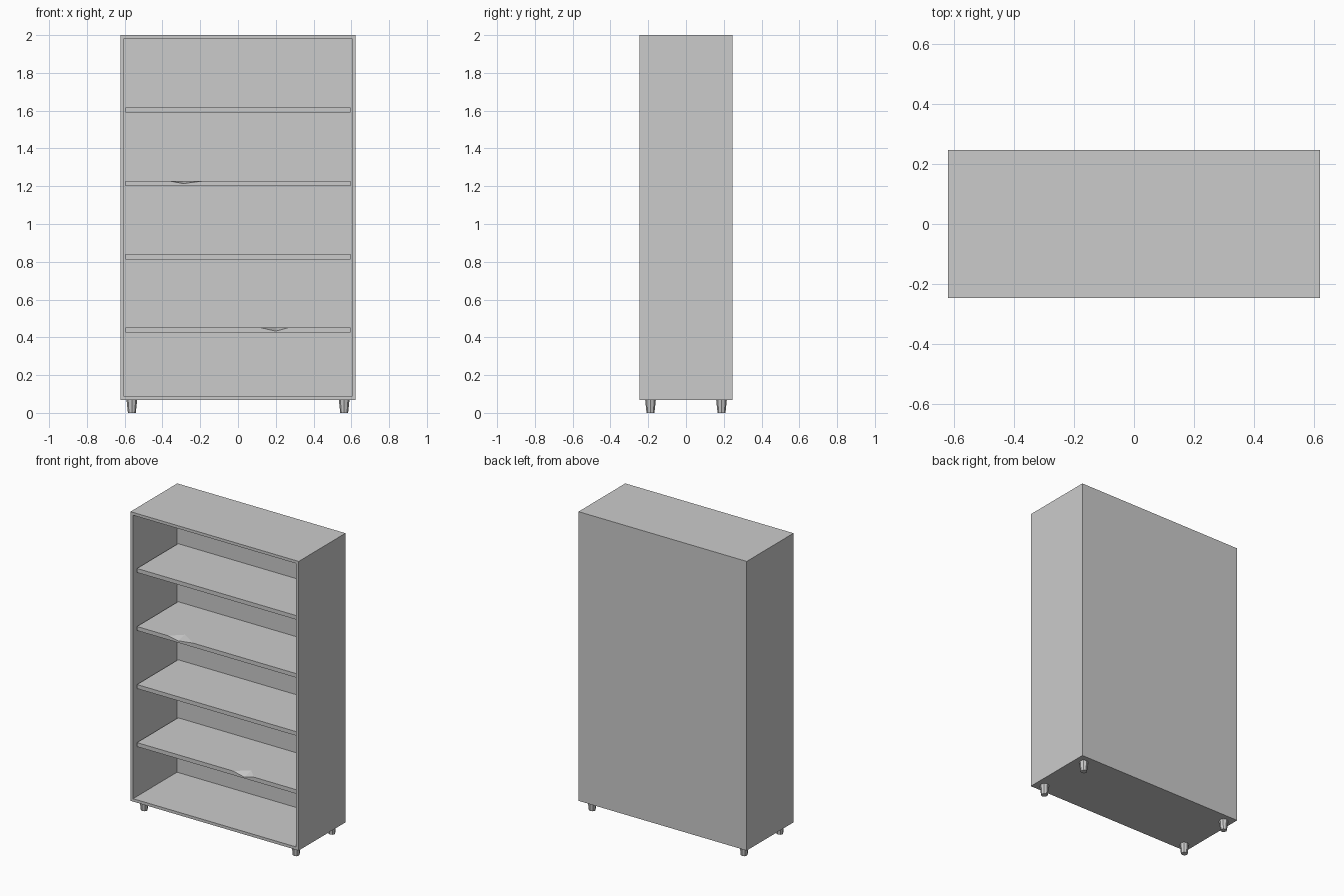
import bpy, bmesh
from mathutils import Matrix, Vector

if "Cube" in bpy.data.objects:
    bpy.data.objects.remove(bpy.data.objects["Cube"])

grey = bpy.data.materials.new("light_grey")
grey.use_nodes = True
COLOUR = (0.6, 0.6, 0.6, 1)
grey.diffuse_color = COLOUR
grey.node_tree.nodes["Principled BSDF"].inputs["Base Color"].default_value = COLOUR

HALF_W, HALF_D = 0.622, 0.247
BASE, TOP, BOARD = 0.067, 2.0, 0.027
FRONT_SETBACK = 0.03


def finish(name, bm):
    bmesh.ops.recalc_face_normals(bm, faces=bm.faces)
    mesh = bpy.data.meshes.new(name)
    bm.to_mesh(mesh)
    bm.free()
    mesh.materials.append(grey)
    obj = bpy.data.objects.new(name, mesh)
    bpy.context.collection.objects.link(obj)
    return obj


# Cabinet: a box whose front is inset and pushed in to the back panel
def make_cabinet():
    bm = bmesh.new()
    size = Vector((2 * HALF_W, 2 * HALF_D, TOP - BASE))
    bmesh.ops.create_cube(bm, size=1, matrix=Matrix.Translation((0, 0, (BASE + TOP) / 2))
                          @ Matrix.Diagonal(size).to_4x4())
    bm.normal_update()
    front = min(bm.faces, key=lambda f: f.calc_center_median().y)
    bmesh.ops.inset_region(bm, faces=[front], thickness=BOARD)
    pushed = bmesh.ops.extrude_face_region(bm, geom=[front])["geom"]
    bmesh.ops.translate(bm, vec=(0, 2 * HALF_D - 0.03, 0),
                        verts=[v for v in pushed if isinstance(v, bmesh.types.BMVert)])
    if front.is_valid:
        bmesh.ops.delete(bm, geom=[front], context="FACES_ONLY")
    finish("cabinet", bm)


# Shelf: a board, optionally with a shallow chip (left, low, right, drop) in its front edge
def make_shelf(name, top, chip=None):
    bm = bmesh.new()
    x, low = HALF_W - BOARD, top - BOARD
    front, back = FRONT_SETBACK - HALF_D, HALF_D - 0.03
    v = bm.verts.new
    bfl, bfr, bbr, bbl = [v((a, b, low)) for a, b in
                          ((-x, front), (x, front), (x, back), (-x, back))]
    tfl, tfr, tbr, tbl = [v((a, b, top)) for a, b in
                          ((-x, front), (x, front), (x, back), (-x, back))]
    edge, inner = [], []
    if chip:
        left, mid, right, drop = chip
        a, m, b = v((left, front, top)), v((mid, front, top - drop)), v((right, front, top))
        tip = v((mid, front + 0.07, top))
        bm.faces.new((a, m, tip))
        bm.faces.new((m, b, tip))
        edge, inner = [a, m, b], [a, tip, b]
    bm.faces.new([bfr, bfl, tfl] + edge + [tfr])
    bm.faces.new([tfl] + inner + [tfr, tbr, tbl])
    for quad in ((bfl, bfr, bbr, bbl), (bfr, tfr, tbr, bbr),
                 (bbr, tbr, tbl, bbl), (bfl, bbl, tbl, tfl)):
        bm.faces.new(quad)
    finish(name, bm)


# Foot: short tapered peg
def make_foot(name, x, y):
    bm = bmesh.new()
    bmesh.ops.create_cone(bm, cap_ends=True, segments=8, radius1=0.021, radius2=0.028,
                          depth=BASE, matrix=Matrix.Translation((x, y, BASE / 2)))
    finish(name, bm)


make_cabinet()

chips = {1: (0.115, 0.2, 0.27, 0.019), 3: (-0.365, -0.29, -0.18, 0.014)}
for i in range(1, 5):
    make_shelf(f"shelf_{i}", 0.064 + 0.388 * i, chips.get(i))

for side, x in (("right", -0.562), ("left", 0.562)):
    for end, y in (("front", -0.188), ("back", 0.188)):
        make_foot(f"{end}_{side}_foot", x, y)
